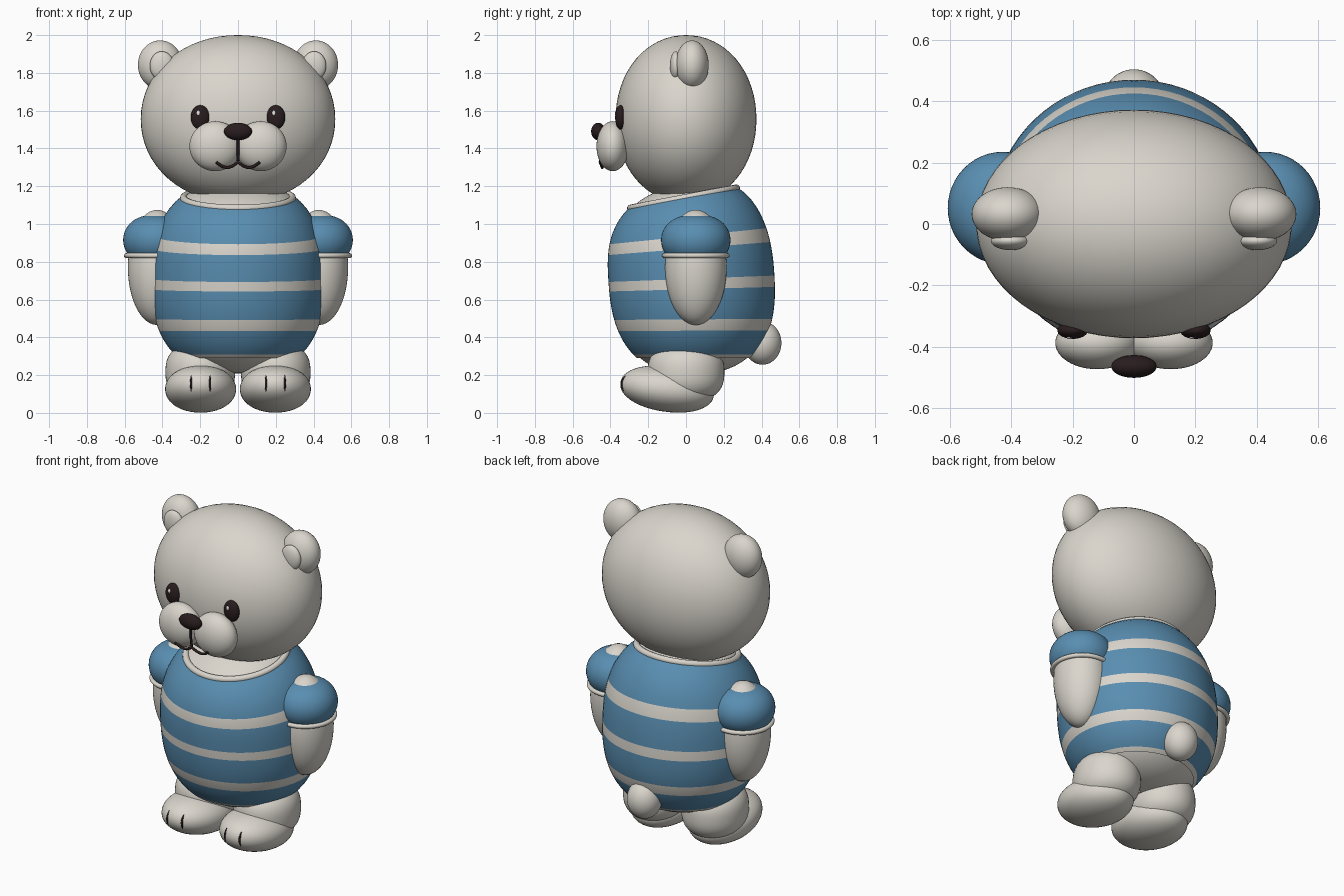
import bpy, bmesh, math
from mathutils import Vector, Matrix

cube = bpy.data.objects.get("Cube")
if cube:
    bpy.data.objects.remove(cube, do_unlink=True)


def material(name, rgb):
    m = bpy.data.materials.new(name)
    m.use_nodes = True
    m.diffuse_color = (*rgb, 1)
    bsdf = next(n for n in m.node_tree.nodes if n.type == 'BSDF_PRINCIPLED')
    bsdf.inputs["Base Color"].default_value = (*rgb, 1)
    bsdf.inputs["Roughness"].default_value = 0.6
    return m


CREAM = material("cream", (0.70, 0.67, 0.61))
BLUE = material("blue", (0.10, 0.27, 0.44))
DARK = material("dark_brown", (0.022, 0.012, 0.013))
WHITE = material("white", (0.9, 0.9, 0.9))


def finish(name, bm, *mats):
    bmesh.ops.recalc_face_normals(bm, faces=bm.faces)
    me = bpy.data.meshes.new(name)
    bm.to_mesh(me)
    bm.free()
    for m in mats:
        me.materials.append(m)
    for p in me.polygons:
        p.use_smooth = True
    ob = bpy.data.objects.new(name, me)
    bpy.context.collection.objects.link(ob)
    return ob


def placed(center, tilt=0):
    return Matrix.Translation(center) @ Matrix.Rotation(tilt, 4, 'X')


def blob(name, mat, center, radii, power=2, tilt=0, seg=48):
    """Ellipsoid; a power above 2 makes its outline fuller."""
    bm = bmesh.new()
    bmesh.ops.create_uvsphere(bm, u_segments=seg, v_segments=seg // 2, radius=1)
    for v in bm.verts:
        rho = math.hypot(v.co.x, v.co.y)
        v.co /= (rho ** power + abs(v.co.z) ** power) ** (1 / power)
        v.co *= Vector(radii)
    bm.transform(placed(center, tilt))
    return finish(name, bm, mat)


def lathe(name, mats, rings, mat_rule=lambda i: 0, seg=72):
    """Join rings, each a function of angle giving a point."""
    bm = bmesh.new()
    loops = [[bm.verts.new(ring(2 * math.pi * k / seg)) for k in range(seg)]
             for ring in rings]
    for i, (a, b) in enumerate(zip(loops, loops[1:])):
        for k in range(seg):
            n = (k + 1) % seg
            bm.faces.new((a[k], a[n], b[n], b[k])).material_index = mat_rule(i)
    return finish(name, bm, *mats)


def torus(name, mat, center, rx, ry, minor, tilt=0):
    bm = bmesh.new()
    seg, sides = 64, 12
    grid = []
    for k in range(seg):
        a = 2 * math.pi * k / seg
        row = []
        for j in range(sides):
            b = 2 * math.pi * j / sides
            c = minor * math.cos(b)
            row.append(bm.verts.new(((rx + c) * math.cos(a), (ry + c) * math.sin(a),
                                     minor * math.sin(b))))
        grid.append(row)
    for k in range(seg):
        for j in range(sides):
            n, m = (k + 1) % seg, (j + 1) % sides
            bm.faces.new((grid[k][j], grid[n][j], grid[n][m], grid[k][m]))
    bm.transform(placed(center, tilt))
    return finish(name, bm, mat)


def stroke(name, mat, points, radius, taper=False):
    """Thin round line through the points."""
    cu = bpy.data.curves.new(name, 'CURVE')
    cu.dimensions = '3D'
    cu.bevel_depth = radius
    cu.bevel_resolution = 2
    cu.use_fill_caps = True
    sp = cu.splines.new('POLY')
    sp.points.add(len(points) - 1)
    last = len(points) - 1
    for i, p in enumerate(points):
        sp.points[i].co = (*p, 1)
        sp.points[i].radius = 0.25 + math.sin(math.pi * i / last) if taper else 1
    cu.materials.append(mat)
    ob = bpy.data.objects.new(name, cu)
    bpy.context.collection.objects.link(ob)
    return ob


# Body shape: a full barrel that leans forward and dips at the front of the neck
MID, HALF = 0.71, 0.51


def body_ring(z, scale=1.0):
    t = min(1, abs(z - MID) / HALF)
    r = 0.46 * max(0.0, 1 - t ** 2.5) ** 0.4 * scale
    lean = max(0, (z - 0.35) / 0.8) ** 2
    zz = MID + (z - MID) * (1 - (1 - scale) / 2)

    def point(a):
        y = 0.955 * r * math.sin(a)
        return (r * math.cos(a), 0.04 - 0.055 * lean + y, zz + 0.19 * lean * y)
    return point


steps = [MID - HALF * math.cos(math.pi * (i + 0.1) / 32.2) for i in range(33)]
lathe("torso", [CREAM], [body_ring(z, 0.97) for z in steps])

# Striped shirt: bands alternate cream and blue from the hem up
edges = [0.29, 0.31, 0.435, 0.495, 0.655, 0.71, 0.87, 0.935, 1.145]
SUB = 6
levels = [a + (b - a) * i / SUB for a, b in zip(edges, edges[1:]) for i in range(SUB)]
lathe("striped_shirt", [CREAM, BLUE], [body_ring(z) for z in levels + [edges[-1]]],
      lambda i: (i // SUB) % 2)
torus("collar", CREAM, (0, -0.013, 1.137), 0.288, 0.285, 0.019, math.atan(0.19))

# Head and face
blob("head", CREAM, (0, 0, 1.555), (0.515, 0.373, 0.445), 2.05, seg=64)
blob("nose", DARK, (0, -0.465, 1.49), (0.074, 0.037, 0.046))
stroke("nose_line", DARK, [(0, -0.462, 1.46), (0, -0.462, 1.39), (0, -0.452, 1.325)], 0.007)

mouth = []
for i in range(25):
    x = -0.115 + 0.23 * i / 24
    dip = math.sin(math.pi * min(1, abs(x) / 0.115))
    mouth.append((x, -0.455 + 0.012 * dip, 1.327 - 0.028 * dip))
stroke("mouth", DARK, mouth, 0.008)

# Tail
blob("tail", CREAM, (0, 0.405, 0.37), (0.1, 0.1, 0.115))

for s, side in ((1, "left"), (-1, "right")):
    blob(side + "_muzzle", CREAM, (0.12 * s, -0.388, 1.412), (0.137, 0.086, 0.132))
    blob(side + "_eye", DARK, (0.2 * s, -0.347, 1.565), (0.05, 0.028, 0.064))
    blob(side + "_eye_glint", WHITE, (0.2 * s - 0.01, -0.370, 1.587),
         (0.01, 0.006, 0.014), seg=16)
    blob(side + "_ear", CREAM, (0.412 * s, 0.032, 1.842), (0.118, 0.088, 0.13))
    blob(side + "_inner_ear", CREAM, (0.403 * s, -0.055, 1.838), (0.064, 0.03, 0.076))

    # Arm, puffed sleeve and cuff
    ax, ay = 0.428 * s, 0.052
    blob(side + "_arm", CREAM, (ax, ay, 0.77), (0.155, 0.163, 0.305))
    rings = []
    for i in range(19):
        t = -0.62 + (math.pi / 2 + 0.60) * i / 18
        r, z = 0.18 * math.cos(t) ** 0.8, 0.915 + 0.134 * math.sin(t)
        rings.append(lambda a, r=r, z=z: (ax + r * math.cos(a),
                                          ay + 1.02 * r * math.sin(a), z))
    lathe(side + "_sleeve", [BLUE], rings, seg=48)
    torus(side + "_cuff", CREAM, (ax, ay, 0.833), 0.163, 0.166, 0.013)

    # Leg, foot and toe lines
    blob(side + "_leg", CREAM, (0.2 * s, 0.0, 0.215), (0.184, 0.203, 0.155), 2.6)
    center, radii, tilt = (0.198 * s, -0.1, 0.126), Vector((0.188, 0.25, 0.12)), -0.14
    blob(side + "_foot", CREAM, center, radii, 2.1, tilt)
    for j, dx in enumerate((-0.05, 0.05)):
        pts = []
        for i in range(9):
            u, w = dx / radii.x, -0.42 + 0.8 * i / 8
            y = -math.sqrt(1 - u * u - w * w)
            pts.append(placed(center, tilt) @ Vector((dx, y * radii.y, w * radii.z)))
        stroke(f"{side}_toe_line_{j + 1}", DARK, pts, 0.005, taper=True)
